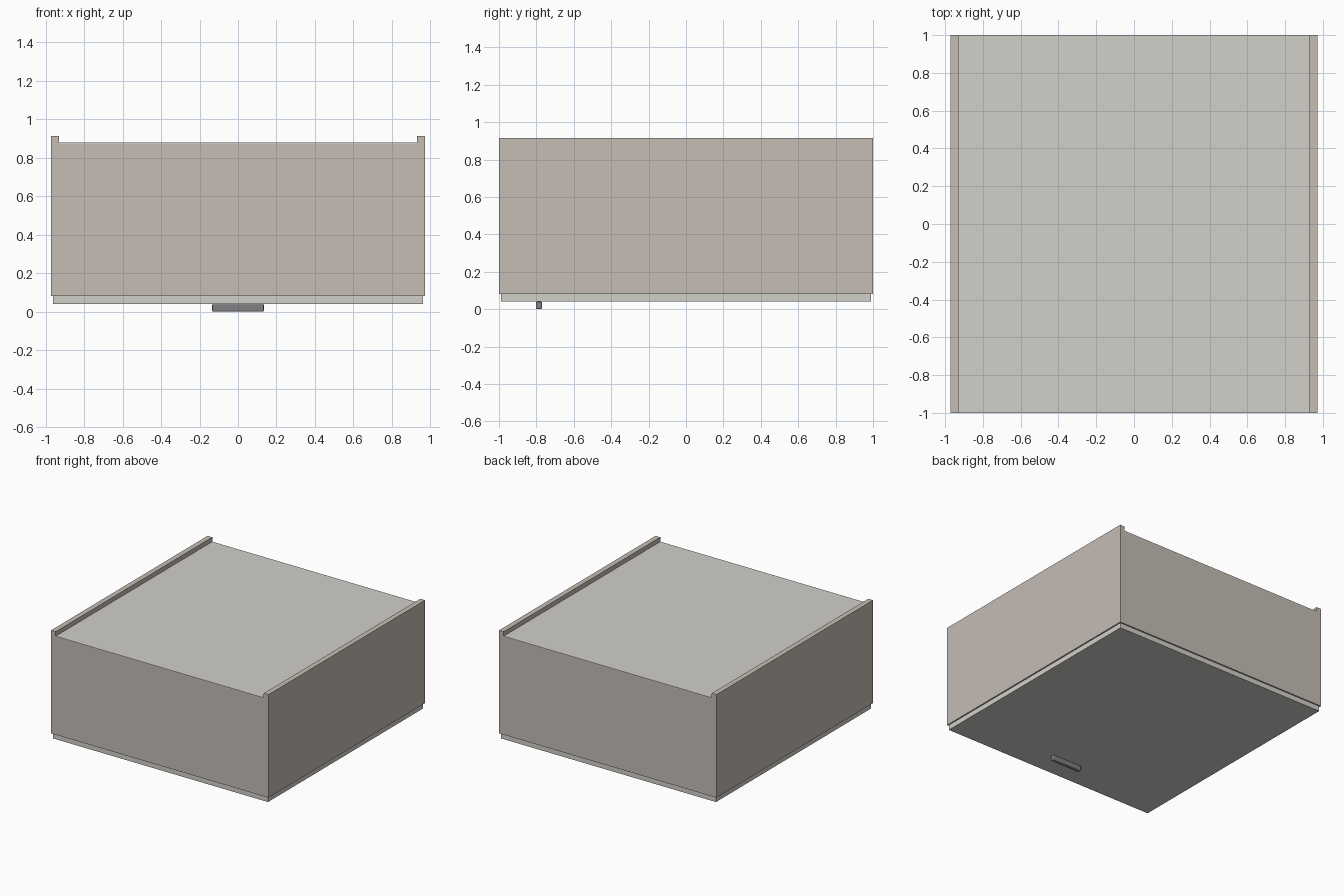
import bpy

if "Cube" in bpy.data.objects:
    bpy.data.objects.remove(bpy.data.objects["Cube"])

def material(name, rgb):
    m = bpy.data.materials.new(name)
    m.diffuse_color = (*rgb, 1)
    m.use_nodes = True
    m.node_tree.nodes["Principled BSDF"].inputs["Base Color"].default_value = m.diffuse_color
    return m

carcass = material("warm_grey", (0.56, 0.51, 0.46))
panel = material("pale_grey", (0.64, 0.63, 0.59))
metal = material("dark_grey", (0.22, 0.22, 0.23))

def box(name, lo, hi, mat):
    bpy.ops.mesh.primitive_cube_add(size=1, location=[(a + b) / 2 for a, b in zip(lo, hi)])
    ob = bpy.context.object
    ob.name = name
    ob.scale = [b - a for a, b in zip(lo, hi)]
    bpy.ops.object.transform_apply(location=False, rotation=False, scale=True)
    ob.data.materials.append(mat)
    return ob

# Side boards, standing proud of the back panel
for name, s in (("left_side", -1), ("right_side", 1)):
    x0, x1 = sorted((s * 0.93, s * 0.972))
    box(name, (x0, -1, 0.082), (x1, 1, 0.914), carcass)

# End boards closing the carcass between the sides
for name, s in (("lower_end", -1), ("upper_end", 1)):
    y0, y1 = sorted((s * 0.958, s * 1.0))
    box(name, (-0.93, y0, 0.082), (0.93, y1, 0.87), carcass)

# Thin back panel
box("back_panel", (-0.93, -1, 0.87), (0.93, 1, 0.878), panel)

# Door, slightly smaller than the carcass
box("door", (-0.962, -0.99, 0.04), (0.962, 0.99, 0.081), panel)

# Bar handle with softened edges
handle = box("handle", (-0.134, -0.802, 0.0), (0.134, -0.77, 0.04), metal)
bevel = handle.modifiers.new("soft_edges", 'BEVEL')
bevel.width = 0.006
bevel.segments = 3
bpy.ops.object.shade_smooth_by_angle()
